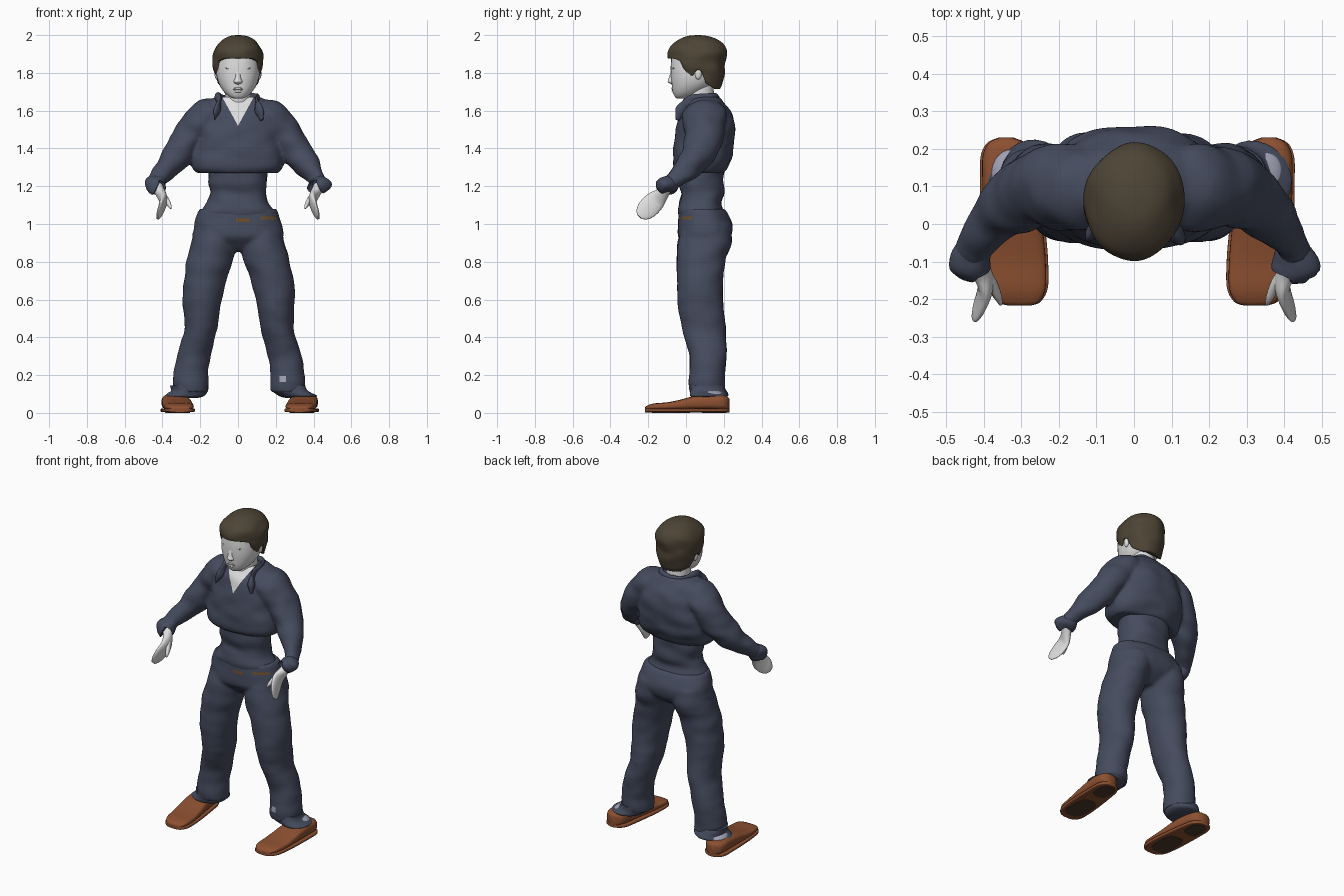
import bpy, bmesh, math
from mathutils import Vector, noise

if "Cube" in bpy.data.objects:
    bpy.data.objects.remove(bpy.data.objects["Cube"])

X, Y, Z = Vector((1, 0, 0)), Vector((0, 1, 0)), Vector((0, 0, 1))


def material(name, rgb):
    m = bpy.data.materials.new(name)
    m.use_nodes = True
    m.diffuse_color = (*rgb, 1)
    m.node_tree.nodes["Principled BSDF"].inputs["Base Color"].default_value = (*rgb, 1)
    return m


NAVY = material("navy cloth", (0.06, 0.071, 0.112))
SKIN = material("pale skin", (0.74, 0.74, 0.74))
GREY = material("grey features", (0.6, 0.6, 0.6))
HAIR = material("dark brown hair", (0.075, 0.058, 0.036))
SHOE = material("tan leather", (0.265, 0.08, 0.03))
SOLE = material("dark sole", (0.07, 0.04, 0.025))
SOCK = material("grey blue sock", (0.36, 0.37, 0.47))
BELT = material("brass belt", (0.16, 0.08, 0.025))


def finish(name, bm, mats, angle=50):
    bmesh.ops.recalc_face_normals(bm, faces=bm.faces)
    me = bpy.data.meshes.new(name)
    bm.to_mesh(me)
    bm.free()
    ob = bpy.data.objects.new(name, me)
    bpy.context.collection.objects.link(ob)
    for m in mats:
        me.materials.append(m)
    bpy.ops.object.select_all(action='DESELECT')
    ob.select_set(True)
    bpy.context.view_layer.objects.active = ob
    bpy.ops.object.shade_smooth_by_angle(angle=math.radians(angle))
    return ob


def fuse(name, parts, mats):
    """Melt overlapping lofts into one garment."""
    whole = bmesh.new()
    for bm in parts:
        bmesh.ops.recalc_face_normals(bm, faces=bm.faces)
        me = bpy.data.meshes.new("part")
        bm.to_mesh(me)
        bm.free()
        whole.from_mesh(me)
        bpy.data.meshes.remove(me)
    ob = finish(name, whole, mats)
    melt = ob.modifiers.new("melt", 'REMESH')
    melt.mode = 'VOXEL'
    melt.voxel_size = 0.01
    melt.use_smooth_shade = True
    soften = ob.modifiers.new("soften", 'SMOOTH')
    soften.factor, soften.iterations = 0.5, 5
    for mod in ("melt", "soften"):
        bpy.ops.object.modifier_apply(modifier=mod)
    return ob


def paint(ob, index, planes):
    """Cut clean edges on the front and colour the faces behind every plane."""
    planes = [(Vector(co), Vector(no)) for co, no in planes]
    bm = bmesh.new()
    bm.from_mesh(ob.data)
    for co, no in planes:
        bmesh.ops.bisect_plane(bm, geom=bm.verts[:] + bm.edges[:] + bm.faces[:], dist=1e-5,
                               plane_co=co, plane_no=no)
    for f in bm.faces:
        c = f.calc_center_median()
        if c.y < .06 and all((c - co).dot(no) < 0 for co, no in planes):
            f.material_index = index
    bm.to_mesh(ob.data)
    bm.free()


def spline(rows, steps):
    """Smooth interpolation through rows of numbers."""
    out = []
    for i in range(len(rows) - 1):
        a, b, c, d = (rows[max(i - 1, 0)], rows[i], rows[i + 1], rows[min(i + 2, len(rows) - 1)])
        for k in range(steps):
            t = k / steps
            out.append([0.5 * (2 * q + (r - p) * t + (2 * p - 5 * q + 4 * r - s) * t * t
                               + (3 * q - p - 3 * r + s) * t ** 3)
                        for p, q, r, s in zip(a, b, c, d)])
    return out + [list(rows[-1])]


def loft(rows, ref=Y, axis=None, power=2.0, sides=32, steps=5, wrinkle=0.0):
    """Skin of oval rings; each row is x, y, z, radius across, radius deep."""
    rows = spline(rows, steps)
    centres = [Vector(r[:3]) for r in rows]
    bm = bmesh.new()
    rings = []
    for i, r in enumerate(rows):
        t = axis or (centres[min(i + 1, len(rows) - 1)] - centres[max(i - 1, 0)]).normalized()
        u = t.cross(ref).normalized()
        v = u.cross(t)
        ring = []
        for k in range(sides):
            a = 2 * math.pi * k / sides
            c, s = (math.copysign(abs(w) ** (2 / power), w) for w in (math.cos(a), math.sin(a)))
            off = u * c * max(r[3], 0.002) + v * s * max(r[4], 0.002)
            p = centres[i] + off
            p += off.normalized() * wrinkle * noise.noise(Vector((p.x * 9, p.y * 9, p.z * 16)))
            ring.append(bm.verts.new(p))
        rings.append(ring)
    for lo, hi in zip(rings, rings[1:]):
        for k in range(sides):
            n = (k + 1) % sides
            bm.faces.new((lo[k], lo[n], hi[n], hi[k]))
    bm.faces.new(rings[0])
    bm.faces.new(rings[-1])
    return bm


def stack(rows):
    """Rows of z, half width, front y, back y as central oval rings."""
    return [(0, (f + b) / 2, z, w, (b - f) / 2) for z, w, f, b in rows]


def ball(name, pos, size, mat):
    bm = bmesh.new()
    bmesh.ops.create_uvsphere(bm, u_segments=16, v_segments=10, radius=1)
    for v in bm.verts:
        v.co = Vector(a * b + c for a, b, c in zip(v.co, size, pos))
    return finish(name, bm, [mat])


# Bodies of the short jacket and the trousers
jacket = [loft(stack([(1.27, .215, -.05, .195), (1.30, .24, -.068, .217), (1.37, .24, -.07, .247),
                      (1.46, .225, -.062, .26), (1.54, .21, -.047, .254), (1.60, .19, -.022, .23),
                      (1.645, .165, .0, .2), (1.672, .12, .015, .175)]),
               axis=Z, power=2.4, sides=48, wrinkle=.012)]
trousers = [loft(stack([(.855, .07, .03, .15), (.89, .17, -.01, .2), (.93, .238, -.042, .236),
                        (.98, .236, -.044, .25), (1.04, .222, -.04, .23), (1.08, .205, -.033, .205)]),
                 axis=Z, power=2.3, wrinkle=.006)]

# Shirt at the waist
finish("waist_shirt", loft(stack([(1.02, .2, -.03, .21), (1.06, .2, -.04, .2), (1.11, .165, -.035, .19),
                                  (1.16, .152, -.03, .195), (1.22, .155, -.04, .2), (1.30, .16, -.04, .2)]),
                           axis=Z, power=2.3, wrinkle=.012), [NAVY])

for s, side, dx in ((-1, "right", 0), (1, "left", .018)):
    # Trouser leg and loose hem
    leg = [(.12, .11, 1.0, .1, .125), (.128, .1, .9, .119, .142), (.145, .08, .82, .122, .13),
           (.168, .076, .73, .116, .124), (.19, .074, .6, .104, .121), (.196, .094, .45, .087, .117),
           (.234, .116, .3, .09, .098), (.25, .11, .2, .092, .095), (.247, .11, .11, .092, .094)]
    leg = [(s * (x + dx * (1 - z)), y, z, a, b) for x, y, z, a, b in leg]
    trousers.append(loft(leg, axis=Z, wrinkle=.007))
    fx = s * (.265 + dx)
    finish(side + "_hem", loft([(fx, .115, .145, .085, .085), (fx, .115, .115, .1, .098),
                                (fx + s * .025, .12, .09, .105, .098), (fx + s * .025, .12, .08, .07, .07)],
                               axis=Z, wrinkle=.025), [NAVY])

    # Sock and slip-on shoe with rounded toe and heel
    hx = s * (.328 + dx)
    finish(side + "_sock", loft([(hx, .135, .05, .05, .065), (hx - s * .005, .135, .1, .054, .062),
                                 (fx, .12, .125, .06, .06)], axis=Z), [SOCK])
    shoe = [(-.217, .03, .028), (-.207, .055, .038), (-.17, .076, .05), (-.1, .082, .056), (-.03, .082, .07),
            (.04, .079, .088), (.12, .074, .097), (.18, .068, .094), (.215, .05, .088), (.23, .02, .075)]

    def foot(y):
        return s * (.323 + dx + .08 * y)

    finish(side + "_shoe", loft([(foot(y), y, h / 2 + .008, w * .97, h / 2 - .008) for y, w, h in shoe],
                                ref=Z, axis=Y, power=3.2), [SHOE])
    finish(side + "_welt", loft([(foot(y), y, .014, w * 1.05, .011) for y, w, h in shoe],
                                ref=Z, axis=Y, power=5), [SHOE])
    for part, y, length, w in (("heel", .15, .065, .05), ("tread", -.08, .1, .062)):
        finish(f"{side}_{part}_pad", loft([(foot(y), y, 0, w, length), (foot(y), y, .008, w, length)],
                                          axis=Z, power=3, steps=1), [SOLE])

    # Sleeve and open cuff
    arm = [(.08, .1, 1.575, .06, .07), (.13, .1, 1.575, .09, .11), (.19, .1, 1.545, .096, .114),
           (.262, .095, 1.452, .09, .102), (.328, .055, 1.358, .078, .086), (.388, -.005, 1.282, .058, .06),
           (.44, -.085, 1.218, .04, .042)]
    jacket.append(loft([(s * r[0], *r[1:]) for r in arm], ref=Y, wrinkle=.013))
    cuff = [(.42, -.06, 1.235, .04, .04), (.432, -.09, 1.212, .054, .046), (.436, -.118, 1.197, .058, .042),
            (.434, -.121, 1.194, .035, .03)]
    finish(side + "_cuff", loft([(s * r[0], *r[1:]) for r in cuff], ref=Y, wrinkle=.02), [NAVY])

    # Flat mitten-like hand with a thumb
    hand = [(.43, -.095, 1.2, .025, .03), (.408, -.125, 1.16, .035, .026), (.395, -.16, 1.125, .052, .021),
            (.406, -.2, 1.085, .055, .015), (.42, -.23, 1.055, .042, .01), (.428, -.246, 1.038, .018, .005)]
    finish(side + "_hand", loft([(s * r[0], *r[1:]) for r in hand], ref=X), [SKIN])
    thumb = [(.405, -.125, 1.16, .024, .016), (.378, -.16, 1.125, .02, .014), (.362, -.195, 1.098, .014, .01),
             (.355, -.215, 1.082, .004, .004)]
    finish(side + "_thumb", loft([(s * r[0], *r[1:]) for r in thumb], ref=X, sides=16), [SKIN])

    # Standing collar running into a lapel
    collar = [(0, .165, 1.655, .012, .02), (.07, .145, 1.66, .012, .026), (.105, .07, 1.66, .014, .03),
              (.1, .01, 1.645, .014, .03), (.112, -.025, 1.6, .012, .024), (.125, -.045, 1.55, .004, .008)]
    finish(side + "_collar", loft([(s * r[0], *r[1:]) for r in collar], ref=Z, sides=16, wrinkle=.016), [NAVY])

    # Ear and eye
    ball(side + "_ear", (s * .112, .065, 1.795), (.012, .018, .03), SKIN)
    ball(side + "_eye", (s * .043, -.063, 1.825), (.024, .01, .007), GREY)

# Trousers in one piece, with belt glints and a bare shin patch
pants = fuse("trousers", trousers, [NAVY, BELT, SOCK])
for index, x, z, w, h in ((1, .025, 1.02, .035, .009), (1, .16, 1.033, .04, .008), (2, .238, .18, .017, .016)):
    paint(pants, index, [((x + w, 0, z), X), ((x - w, 0, z), -X), ((x, 0, z + h), Z), ((x, 0, z - h), -Z)])

# Jacket with sleeves in one piece, the open neck cut in as a V of skin
coat = fuse("jacket", jacket, [NAVY, SKIN])
paint(coat, 1, [((0, 0, 1.52), (s, 0, -.55)) for s in (-1, 1)])

# Neck and head
finish("neck", loft([(0, .095, 1.52, .07, .07), (0, .08, 1.62, .07, .074), (0, .07, 1.74, .07, .074)],
                    axis=Z), [SKIN])
finish("head", loft(stack([(1.665, .025, -.05, .0), (1.675, .048, -.06, .04), (1.7, .075, -.07, .09),
                           (1.74, .1, -.076, .14), (1.79, .114, -.08, .165), (1.85, .117, -.08, .185),
                           (1.91, .112, -.07, .185), (1.96, .07, -.03, .14), (1.98, .03, .02, .1)]),
                    axis=Z, power=2.2), [SKIN])
finish("nose", loft([(0, -.06, 1.738, .012, .014), (0, -.07, 1.752, .024, .026), (0, -.066, 1.77, .018, .026),
                     (0, -.062, 1.8, .018, .021), (0, -.05, 1.85, .03, .022)], axis=Z, sides=16), [SKIN])
ball("upper_lip", (0, -.062, 1.718), (.03, .016, .008), SKIN)
ball("mouth", (0, -.064, 1.711), (.028, .012, .003), GREY)
ball("lower_lip", (0, -.06, 1.703), (.025, .016, .009), SKIN)

# Cropped hair, trimmed to a hairline that varies from brow to nape
HAIRLINE = ((-.2, 1.885), (-.06, 1.875), (-.025, 1.86), (-.005, 1.79), (.035, 1.785),
            (.055, 1.815), (.08, 1.815), (.105, 1.745), (.15, 1.715), (.4, 1.715))


def hairline(y):
    for (y0, z0), (y1, z1) in zip(HAIRLINE, HAIRLINE[1:]):
        if y <= y1:
            return z0 + (z1 - z0) * (y - y0) / (y1 - y0)


bm = loft(stack([(1.7, .075, .04, .165), (1.74, .107, -.03, .192), (1.8, .125, -.07, .205),
                 (1.87, .133, -.094, .214), (1.92, .128, -.09, .213), (1.955, .108, -.067, .198),
                 (1.98, .078, -.033, .163), (1.995, .042, .01, .115), (2.0, .005, .06, .07)]),
          axis=Z, sides=72, steps=8, wrinkle=.01)
for v in bm.verts:
    v.co.z = min(max(v.co.z, hairline(v.co.y)), 2.0)
finish("hair", bm, [HAIR], 60)
